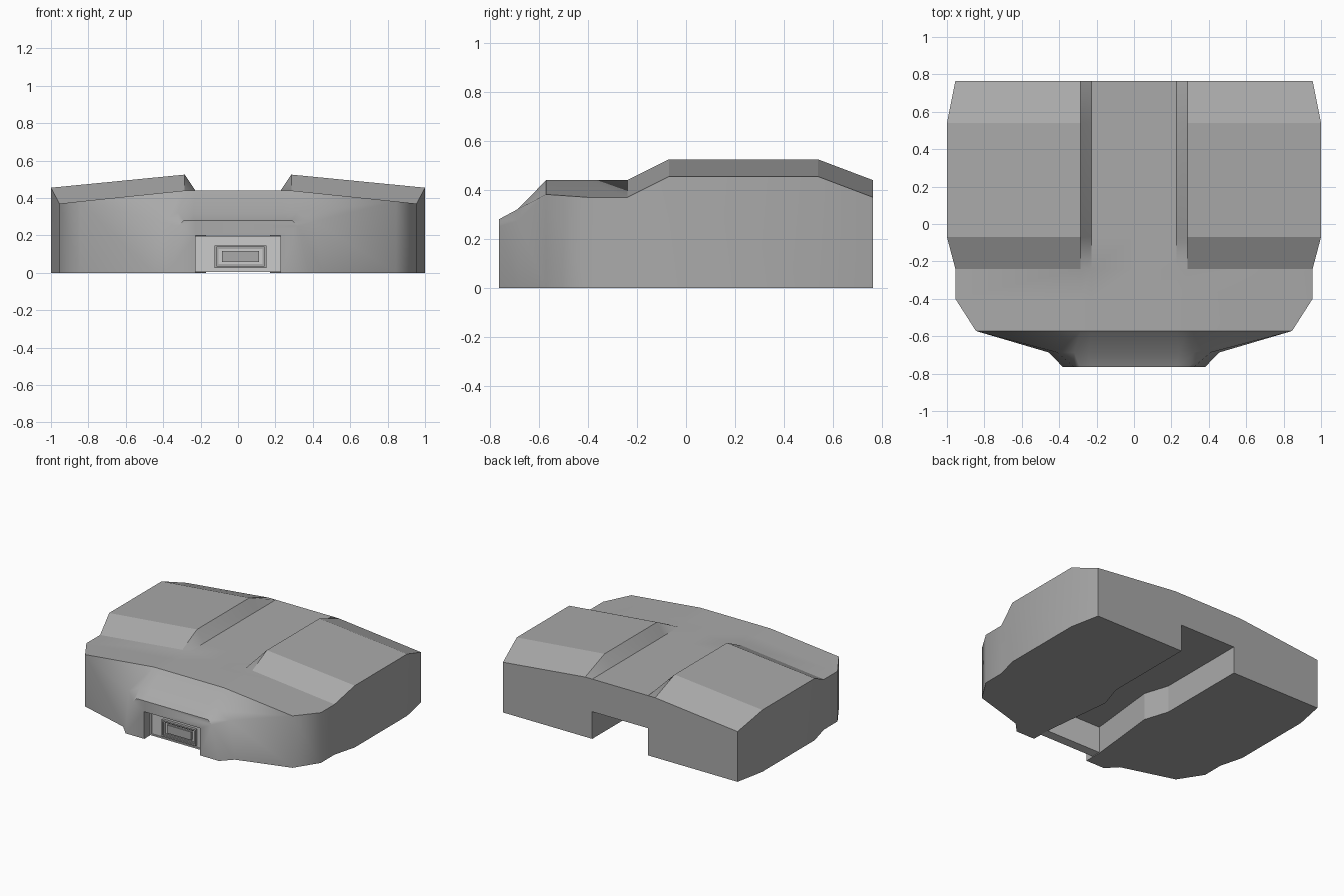
import bpy, bmesh

if "Cube" in bpy.data.objects:
    bpy.data.objects.remove(bpy.data.objects["Cube"])


def make_object(name, bm, grey=None):
    bmesh.ops.recalc_face_normals(bm, faces=bm.faces[:])
    mesh = bpy.data.meshes.new(name)
    bm.to_mesh(mesh)
    bm.free()
    ob = bpy.data.objects.new(name, mesh)
    bpy.context.collection.objects.link(ob)
    if grey:
        mat = bpy.data.materials.new(name + "_grey")
        mat.diffuse_color = (grey, grey, grey, 1)
        mat.use_nodes = True
        mat.node_tree.nodes["Principled BSDF"].inputs["Base Color"].default_value = mat.diffuse_color
        mesh.materials.append(mat)
    return ob


def body_section(y, xo, zi, zo):
    # half profile: spine, groove edge, pad inner edge, outer edge, foot
    return y, [(0, .44), (.228, .44), (.285, zi), (xo, zo), (xo, 0)]


def stepped_box(name, x0, x1, y0, y1, z0, z1, steps, grey=None):
    # box whose front face is inset and pushed in y by each (inset, depth)
    bm = bmesh.new()
    bmesh.ops.create_cube(bm, size=1)
    for v in bm.verts:
        v.co = (x1 if v.co.x > 0 else x0, y1 if v.co.y > 0 else y0, z1 if v.co.z > 0 else z0)
    bm.normal_update()
    front = min(bm.faces, key=lambda f: f.calc_center_median().y)
    for inset, depth in steps:
        bmesh.ops.inset_individual(bm, faces=[front], thickness=inset)
        front = bmesh.ops.extrude_discrete_faces(bm, faces=[front])['faces'][0]
        for v in front.verts:
            v.co.y += depth
    return make_object(name, bm, grey)


# Shell: half sections lofted front to back, mirrored into closed rings
sections = [
    (-.765, [(0, .28), (.23, .28), (.29, .28), (.32, .25), (.38, 0)]),
    (-.687, [(0, .322), (.24, .322), (.32, .322), (.41, .275), (.455, 0)]),
    body_section(-.572, .845, .44, .382),
    body_section(-.40, .955, .44, .37),
    body_section(-.24, .955, .44, .37),
    body_section(-.07, 1.0, .525, .455),
    body_section(.54, 1.0, .525, .455),
    body_section(.765, .955, .44, .37),
]
bm = bmesh.new()
rings, soft = [], set()
for k, (y, half) in enumerate(sections):
    pts = [(-x, z) for x, z in half[:0:-1]] + half
    ring = [bm.verts.new((x, y, z)) for x, z in pts]
    rings.append(ring)
    # upright side edges and groove walls blend, everything else creases
    pairs = [(0, 1), (7, 8)] + ([(2, 3), (5, 6)] if k > 3 else [])
    soft |= {frozenset((ring[a], ring[b])) for a, b in pairs}
n = len(rings[0])
for a, b in zip(rings, rings[1:]):
    for i in range(n):
        j = (i + 1) % n
        bm.faces.new((a[i], a[j], b[j], b[i]))
bm.faces.new(rings[0])
bm.faces.new(rings[-1])
bmesh.ops.recalc_face_normals(bm, faces=bm.faces[:])
rear = set(rings[-1])
for f in bm.faces:
    f.smooth = True
for e in bm.edges:
    ys = [v.co.y for v in e.verts]
    zs = [v.co.z for v in e.verts]
    blend = frozenset(e.verts) in soft and not (set(e.verts) <= rear)
    nose = min(ys) < -.68 and max(ys) > -.7 and max(zs) > 0 and min(ys) > -.7 or \
        (max(ys) - min(ys) > .05 and max(ys) < -.5 and max(zs) > 0)
    e.smooth = blend or nose or e.calc_face_angle(0) < .17
shell = make_object("shell", bm, .4)

# Channel cut along the underside, pinched in the middle
bm = bmesh.new()
plan = [(.228, .9), (.228, .085), (.17, -.095), (.228, -.63), (.228, -.9)]
outline = plan + [(-x, y) for x, y in plan[::-1]]
face = bm.faces.new([bm.verts.new((x, y, -.1)) for x, y in outline])
top = bmesh.ops.extrude_face_region(bm, geom=[face])['geom']
for v in top:
    if isinstance(v, bmesh.types.BMVert):
        v.co.z = .2
cutter = make_object("channel_cutter", bm)
cut = shell.modifiers.new("channel", 'BOOLEAN')
cut.object = cutter
cut.operation = 'DIFFERENCE'
cut.solver = 'EXACT'
bpy.context.view_layer.objects.active = shell
bpy.ops.object.modifier_apply(modifier=cut.name)
bpy.data.objects.remove(cutter)

# Connector block filling the front of the channel
stepped_box("connector_panel", -.226, .226, -.70, -.63, .004, .198, [(.014, .008)], .8)

# Socket with a recessed mouth and an inner tongue
stepped_box("socket", -.125, .152, -.712, -.67, .027, .147,
            [(.014, .012), (.014, .012)], .4)
stepped_box("socket_tongue", -.085, .112, -.704, -.675, .057, .117, [], .4)
